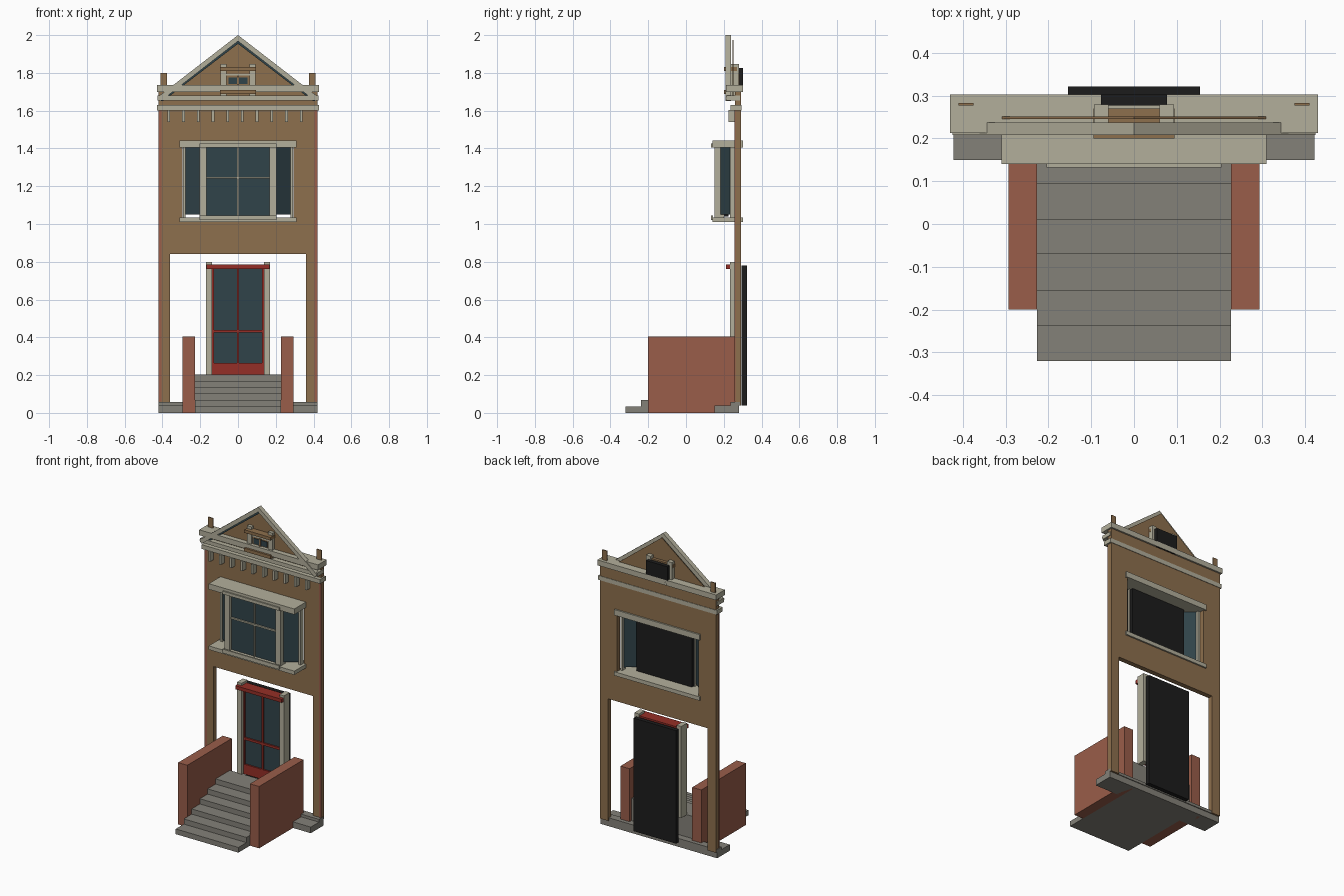
import bpy, bmesh
from mathutils import Vector

cube = bpy.data.objects.get("Cube")
if cube:
    bpy.data.objects.remove(cube)


def material(name, r, g, b):
    m = bpy.data.materials.new(name)
    m.use_nodes = True
    m.diffuse_color = (r, g, b, 1)
    m.node_tree.nodes["Principled BSDF"].inputs["Base Color"].default_value = (r, g, b, 1)
    return m


BROWN = material("brown wall", .27, .16, .075)
CREAM = material("cream trim", .45, .43, .33)
BRICK = material("red brick", .32, .11, .068)
STONE = material("grey stone", .23, .22, .19)
RED = material("door red", .30, .028, .02)
GLASS = material("dark glass", .03, .057, .068)
BLACK = material("black backing", .012, .012, .012)


def prism(name, mat, pts, axis, lo, hi):
    """Extrude a 2D outline along axis 'y' (outline in xz) or 'z' (outline in xy)."""
    bm = bmesh.new()
    place = (lambda p: (p[0], lo, p[1])) if axis == 'y' else (lambda p: (p[0], p[1], lo))
    face = bm.faces.new([bm.verts.new(place(p)) for p in pts])
    out = bmesh.ops.extrude_face_region(bm, geom=[face])
    step = Vector((0, hi - lo, 0)) if axis == 'y' else Vector((0, 0, hi - lo))
    for v in out["geom"]:
        if isinstance(v, bmesh.types.BMVert):
            v.co += step
    bmesh.ops.recalc_face_normals(bm, faces=bm.faces)
    me = bpy.data.meshes.new(name)
    bm.to_mesh(me)
    bm.free()
    me.materials.append(mat)
    ob = bpy.data.objects.new(name, me)
    bpy.context.collection.objects.link(ob)
    return ob


def box(name, mat, x0, x1, y0, y1, z0, z1):
    return prism(name, mat, [(x0, y0), (x1, y0), (x1, y1), (x0, y1)], 'z', z0, z1)


def wide(name, mat, half, y0, y1, z0, z1):
    return box(name, mat, -half, half, y0, y1, z0, z1)


def pair(name, mat, x0, x1, *yz):
    box("left_" + name, mat, x0, x1, *yz)
    box("right_" + name, mat, -x1, -x0, *yz)


# Facade wall, open for the porch and the bay
pair("porch_pier", BROWN, .36, .42, .26, .292, .04, .84)
wide("wall_middle", BROWN, .42, .26, .292, .84, 1.02)
pair("wall_beside_bay", BROWN, .295, .42, .26, .292, 1.02, 1.42)
wide("wall_upper", BROWN, .42, .26, .292, 1.42, 1.71)
pair("brick_edge", BRICK, .406, .422, .257, .262, .06, 1.6)
pair("parapet_post", BROWN, .375, .41, .277, .283, 1.7, 1.8)

# Foundation, steps and stair walls
wide("foundation_ledge", STONE, .422, .15, .28, 0, .04)
wide("foundation_curb", STONE, .422, .235, .285, .04, .058)
for i, y in enumerate((-.32, -.237, -.155, -.07, .01, .093)):
    wide("step", STONE, .227, y, .24, i * .034, (i + 1) * .034)
pair("stair_wall", BRICK, .227, .293, -.2, .26, 0, .405)

# Front door
pair("door_jamb", CREAM, .137, .17, .233, .292, .2, .8)
wide("door_glass", GLASS, .137, .262, .268, .2, .765)
wide("door_header", RED, .168, .212, .285, .762, .785)
wide("door_kick_panel", RED, .137, .252, .27, .2, .265)
wide("door_middle_rail", RED, .137, .252, .262, .425, .44)
wide("door_mullion", RED, .006, .252, .262, .265, .765)
pair("door_stile", RED, .128, .138, .252, .262, .2, .765)
wide("door_backing", BLACK, .154, .295, .322, .04, .78)

# Bay window
wide("bay_sill", CREAM, .31, .14, .302, 1.01, 1.035)
wide("bay_sill_nosing", CREAM, .205, .132, .142, 1.02, 1.045)
wide("bay_head", CREAM, .31, .14, .302, 1.405, 1.442)
wide("bay_head_nosing", CREAM, .205, .132, .142, 1.405, 1.425)
pair("bay_post", CREAM, .168, .203, .15, .2, 1.035, 1.405)
pair("bay_outer_post", CREAM, .277, .292, .232, .262, 1.035, 1.405)
wide("bay_glass", GLASS, .17, .175, .181, 1.035, 1.405)
wide("bay_cross_rail", CREAM, .17, .165, .175, 1.24, 1.25)
wide("bay_mullion", CREAM, .004, .167, .175, 1.035, 1.405)
wide("bay_backing", BLACK, .2, .2, .225, 1.04, 1.4)
for name, s in (("left", 1), ("right", -1)):
    prism(name + "_bay_side_glass", GLASS,
          [(s * .2, .18), (s * .28, .24), (s * .28, .246), (s * .2, .186)], 'z', 1.05, 1.405)

# Cornice bands and dentils
wide("cornice_top", CREAM, .43, .213, .303, 1.7, 1.735)
wide("cornice_middle", CREAM, .425, .215, .285, 1.655, 1.68)
wide("cornice_lower", CREAM, .43, .235, .295, 1.602, 1.63)
for i in range(10):
    x = -.373 + i * .0778
    box("dentil", CREAM, x, x + .014, .225, .262, 1.54, 1.604)

# Gable panel with sloping trim
prism("gable_panel", BROWN, [(-.405, 1.66), (.405, 1.66), (0, 1.975)], 'y', .246, .251)
for name, s in (("left", 1), ("right", -1)):
    prism(name + "_gable_trim", CREAM,
          [(0, 2), (s * .425, 1.672), (s * .41, 1.65), (0, 1.968)], 'y', .208, .238)
    prism(name + "_gable_shadow_strip", GLASS,
          [(0, 1.97), (s * .41, 1.652), (s * .395, 1.652), (0, 1.954)], 'y', .225, .236)

# Attic window
pair("attic_post", CREAM, .06, .093, .225, .28, 1.67, 1.848)
wide("attic_sill", BROWN, .095, .2, .235, 1.688, 1.71)
wide("attic_head", BROWN, .095, .2, .27, 1.81, 1.83)
wide("attic_panel", BROWN, .06, .235, .27, 1.7, 1.81)
wide("attic_cross_rail", CREAM, .06, .23, .236, 1.785, 1.795)
wide("attic_glass", GLASS, .05, .231, .236, 1.74, 1.775)
wide("attic_mullion", BROWN, .005, .226, .236, 1.73, 1.785)
wide("attic_backing", BLACK, .077, .277, .303, 1.7, 1.825)
